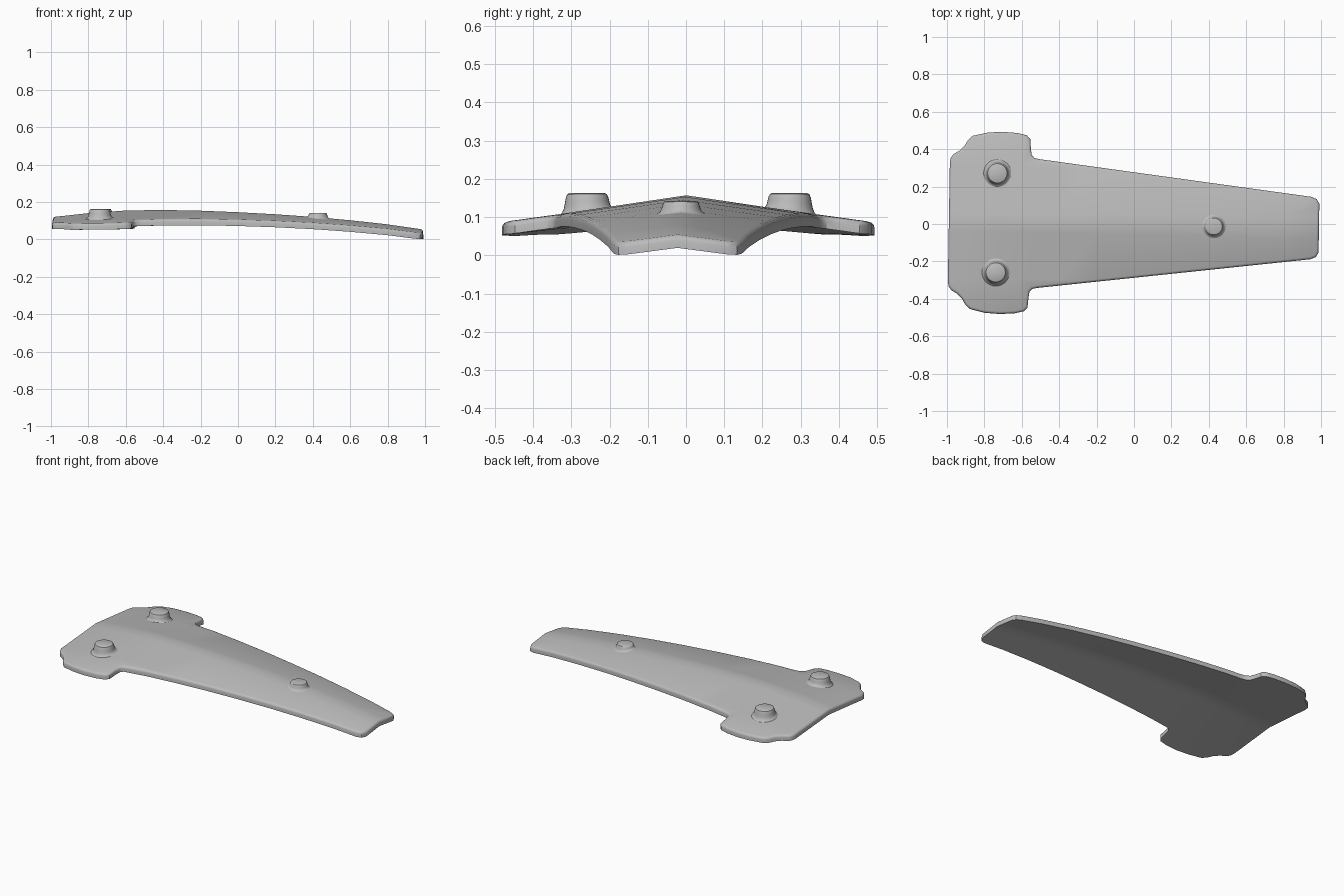
import bpy, bmesh, math
from mathutils import Matrix

cube = bpy.data.objects.get("Cube")
if cube:
    bpy.data.objects.remove(cube, do_unlink=True)

mat = bpy.data.materials.new("plain grey")
mat.use_nodes = True
GREY = (0.5, 0.5, 0.5, 1)
mat.diffuse_color = GREY
mat.node_tree.nodes["Principled BSDF"].inputs["Base Color"].default_value = GREY

THICK = 0.033
STEP = 0.2
# Height of the centre ridge at even steps along x, from -1 to 1
RIDGE = [0.118, 0.140, 0.154, 0.157, 0.153, 0.145, 0.134, 0.120, 0.102, 0.080, 0.051]
# The whole plate sits slightly turned about z
PLACE = Matrix.Translation((0, -0.006, 0)) @ Matrix.Rotation(-0.0165, 4, 'Z')


def top_height(x, y):
    """Height of the roof-shaped top surface."""
    t = min(max((x + 1) / STEP, 0), len(RIDGE) - 1.001)
    i = int(t)
    ridge = RIDGE[i] + (RIDGE[i + 1] - RIDGE[i]) * (t - i)
    if x < -0.5:
        slope = 0.15 - 0.12 * (-0.5 - x)
    else:
        slope = 0.15 - 0.013 * (x + 0.5)
    return ridge - slope * abs(y)


def finish(bm, name):
    bmesh.ops.recalc_face_normals(bm, faces=bm.faces)
    bm.transform(PLACE)
    mesh = bpy.data.meshes.new(name)
    bm.to_mesh(mesh)
    bm.free()
    obj = bpy.data.objects.new(name, mesh)
    bpy.context.collection.objects.link(obj)
    mesh.materials.append(mat)
    bpy.ops.object.select_all(action='DESELECT')
    obj.select_set(True)
    bpy.context.view_layer.objects.active = obj
    bpy.ops.object.shade_smooth_by_angle(angle=math.radians(35))
    return obj


# Tapered plate with two side lugs: half outline, mirrored in y
half = [(-0.990, 0.32), (-0.985, 0.345), (-0.970, 0.365), (-0.940, 0.382),
        (-0.912, 0.410), (-0.895, 0.440), (-0.870, 0.463), (-0.790, 0.482),
        (-0.710, 0.487), (-0.630, 0.482), (-0.580, 0.470), (-0.562, 0.450),
        (-0.558, 0.400), (-0.553, 0.365), (-0.538, 0.350), (-0.510, 0.344),
        (0.945, 0.167), (0.975, 0.155), (0.989, 0.130)]
outline = half + [(x, -y) for x, y in reversed(half)]

bm = bmesh.new()
base = bm.faces.new([bm.verts.new((x, y, 0)) for x, y in outline])
ext = bmesh.ops.extrude_face_region(bm, geom=[base], use_keep_orig=True)
for v in ext["geom"]:
    if isinstance(v, bmesh.types.BMVert):
        v.co.z = THICK
bmesh.ops.recalc_face_normals(bm, faces=bm.faces)

# Rounded top rim
rim = [e for e in bm.edges if all(v.co.z > THICK / 2 for v in e.verts)]
bmesh.ops.bevel(bm, geom=rim, offset=0.013, segments=3, profile=0.5,
                affect='EDGES', clamp_overlap=True)

# Cut into a grid, then bend onto the roof shape
cuts = [((-1 + STEP * i, 0, 0), (1, 0, 0)) for i in range(1, len(RIDGE) - 1)]
cuts += [((-0.5, 0, 0), (1, 0, 0))]
cuts += [((0, y, 0), (0, 1, 0)) for y in (-0.3, -0.05, 0, 0.05, 0.3)]
for co, no in cuts:
    bmesh.ops.bisect_plane(bm, geom=bm.verts[:] + bm.edges[:] + bm.faces[:],
                           plane_co=co, plane_no=no, dist=1e-5)
for v in bm.verts:
    v.co.z += top_height(v.co.x, v.co.y) - THICK
finish(bm, "plate")


# Flared studs: (radius factor, rise from plate surface to stud top)
STUD = [(1.45, -0.08), (1.30, 0.03), (1.18, 0.13), (1.10, 0.30), (1.05, 0.55),
        (1.00, 0.80), (0.94, 0.94), (0.84, 1.0)]


def stud(name, cx, cy, radius, top, sides=32):
    bm = bmesh.new()
    rings = []
    for k, t in STUD:
        ring = []
        for i in range(sides):
            a = math.tau * i / sides
            x, y = cx + radius * k * math.cos(a), cy + radius * k * math.sin(a)
            ring.append(bm.verts.new((x, y, top_height(x, y) * (1 - t) + top * t)))
        rings.append(ring)
    for lo, hi in zip(rings, rings[1:]):
        for i in range(sides):
            j = (i + 1) % sides
            bm.faces.new((lo[i], lo[j], hi[j], hi[i]))
    bm.faces.new(rings[-1])
    finish(bm, name)


stud("left_rear_stud", -0.735, 0.265, 0.055, 0.163)
stud("right_rear_stud", -0.735, -0.265, 0.055, 0.163)
stud("tip_stud", 0.428, 0, 0.047, 0.142)
